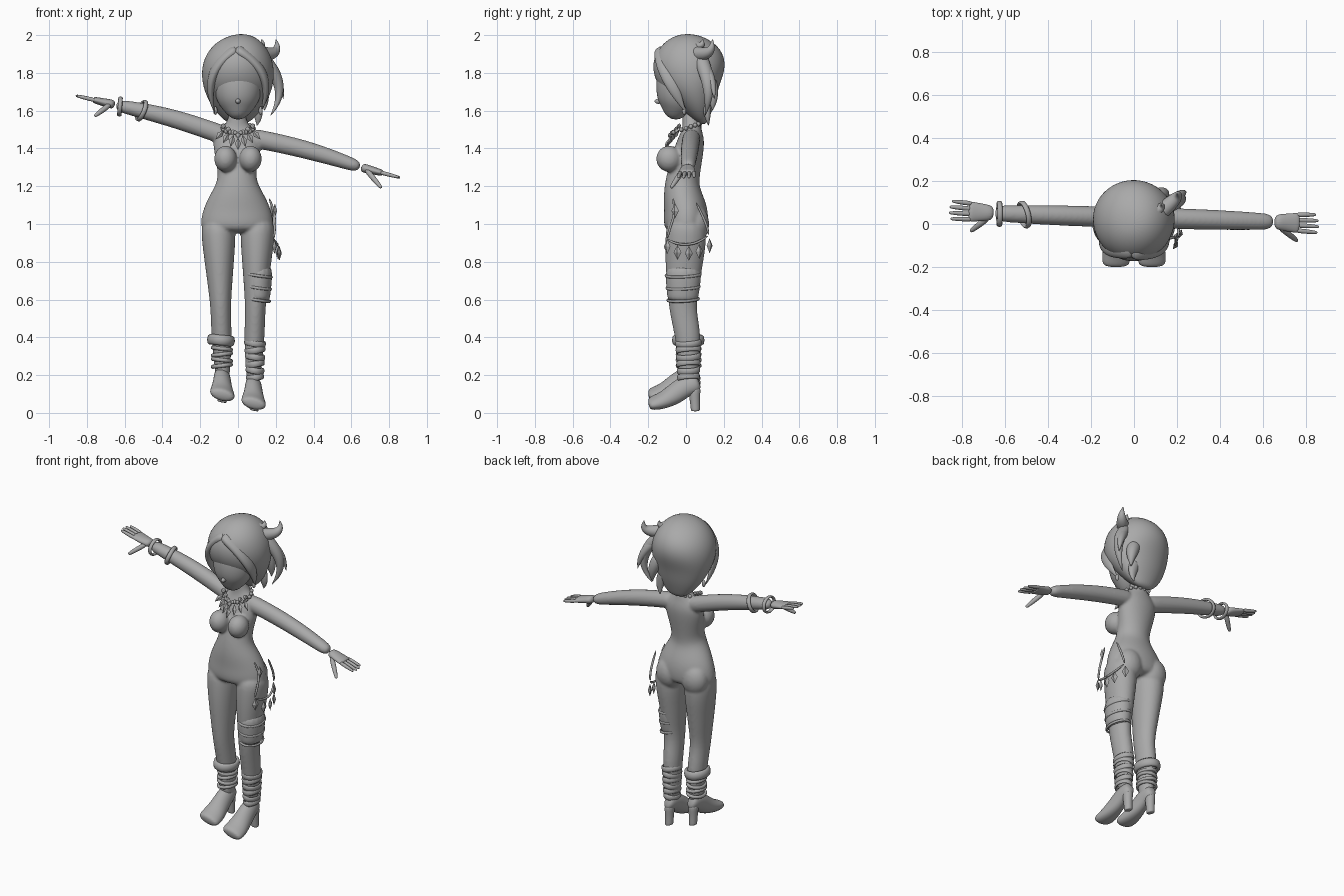
import bpy, bmesh, math
from mathutils import Vector, Matrix

cube = bpy.data.objects.get("Cube")
if cube:
    bpy.data.objects.remove(cube)

grey = bpy.data.materials.new("plain_grey")
grey.use_nodes = True
grey.diffuse_color = (0.4, 0.4, 0.4, 1)
grey.node_tree.nodes["Principled BSDF"].inputs["Base Color"].default_value = grey.diffuse_color

X, Y, Z = Matrix.Identity(3)
SIDES = {"right": -1, "left": 1}


def sweep(bm, rings, ref=Y, sides=16, slope=0):
    """Closed tube through rings of (centre, radius across, radius along ref)."""
    centres = [Vector(ring[0]) for ring in rings]
    last = len(rings) - 1
    loops = []
    for i, (centre, (_, wide, deep)) in enumerate(zip(centres, rings)):
        along = (centres[min(i + 1, last)] - centres[max(i - 1, 0)]).normalized()
        across = along.cross(ref).normalized()
        up = across.cross(along)
        loop = []
        for k in range(sides):
            angle = math.tau * k / sides
            offset = across * wide * math.cos(angle) + up * deep * math.sin(angle)
            offset.z += slope * offset.x
            loop.append(bm.verts.new(centre + offset * 1.025))
        loops.append(loop)
    for lower, upper in zip(loops, loops[1:]):
        for k in range(sides):
            n = (k + 1) % sides
            bm.faces.new((lower[k], lower[n], upper[n], upper[k]))
    bm.faces.new(loops[0])
    bm.faces.new(reversed(loops[-1]))


def stack(rows, x=0, lift=0):
    """Rings from rows of (y, z, radius across, radius deep) at a given x."""
    return [((x, y, z + lift), wide, deep) for y, z, wide, deep in rows]


def ball(bm, loc, size, turn=Matrix(), segments=16, rings=10):
    place = Matrix.Translation(loc) @ turn @ Matrix.Diagonal(size).to_4x4()
    bmesh.ops.create_uvsphere(bm, u_segments=segments, v_segments=rings, radius=1, matrix=place)


def finish(name, bm, levels=2, voxel=0, smooth=True):
    bmesh.ops.recalc_face_normals(bm, faces=bm.faces)
    for face in bm.faces:
        face.smooth = smooth
    mesh = bpy.data.meshes.new(name)
    bm.to_mesh(mesh)
    bm.free()
    mesh.materials.append(grey)
    obj = bpy.data.objects.new(name, mesh)
    bpy.context.collection.objects.link(obj)
    if levels:
        rounding = obj.modifiers.new("round", "SUBSURF")
        rounding.levels = rounding.render_levels = levels
    if voxel:
        fuse = obj.modifiers.new("fuse", "REMESH")
        fuse.mode, fuse.voxel_size, fuse.use_smooth_shade = "VOXEL", voxel, True
        soften = obj.modifiers.new("soften", "SMOOTH")
        soften.factor, soften.iterations = 0.5, 6


def tube(name, rings, ref=Y, sides=16, slope=0):
    bm = bmesh.new()
    sweep(bm, rings, ref, sides, slope)
    finish(name, bm)


def lock(name, root, bend, tip, width, thick):
    """Tapering lock of hair along a curved path."""
    root, bend, tip = Vector(root), Vector(bend), Vector(tip)
    rings = []
    for i in range(8):
        t = i / 7
        taper = 1.03 - t ** 2
        rings.append((root.lerp(bend, t).lerp(bend.lerp(tip, t), t), thick * taper, width * taper))
    tube(name, rings, sides=10)


def band(name, loc, wide, deep, thick, height, tilt=(0, 0, 0)):
    """Elliptical ring around a limb."""
    bpy.ops.mesh.primitive_torus_add(location=loc, rotation=tilt, major_radius=1, minor_radius=0.5,
                                     major_segments=32, minor_segments=8)
    obj = bpy.context.object
    obj.name = name
    for v in obj.data.vertices:
        angle = math.atan2(v.co.y, v.co.x)
        out = (v.co.xy.length - 1) * 2 * thick
        v.co = ((wide + out) * math.cos(angle), (deep + out) * math.sin(angle), v.co.z * 2 * height)
    obj.data.materials.append(grey)
    bpy.ops.object.shade_smooth()


# Torso, legs, arms and neck fused together
TORSO = [(.02, 1.62, .04, .045), (.03, 1.53, .05, .045), (.03, 1.49, .1, .055), (.03, 1.45, .13, .07),
         (.01, 1.37, .12, .08), (-.01, 1.28, .1, .085), (-.02, 1.22, .105, .09), (-.02, 1.16, .14, .1),
         (0, 1.08, .18, .115), (0, 1, .195, .12), (0, .95, .18, .1)]
LEG = [(0, 1.04, .09, .1), (0, .92, .09, .11), (-.01, .8, .077, .1), (-.015, .68, .065, .086),
       (-.02, .55, .052, .07), (.01, .42, .055, .07), (.015, .3, .046, .057), (.01, .15, .037, .05)]
WRIST = {"right": Vector((-.65, .05, 1.63)), "left": Vector((.65, .01, 1.3))}
body = bmesh.new()
sweep(body, stack(TORSO, -.005))
for side, s in SIDES.items():
    sweep(body, [((s * (.075 + .03 * z), y, z), wide, deep) for y, z, wide, deep in LEG])
    ball(body, (s * .066, -.09, 1.345), (.062, .07, .07))
    ball(body, (s * .09 - .01, .05, 1), (.088, .075, .1))
    shoulder = Vector((s * .05, .03, 1.46))
    arm = []
    for i in range(9):
        t = i / 8
        arch = Z * .015 * math.sin(math.pi * t)
        arm.append((shoulder.lerp(WRIST[side], t) + arch, .05 - .02 * t ** 3, .048 - .012 * t ** 3))
    sweep(body, arm)
finish("body", body, voxel=.008)


# Hands with four fingers and a thumb
def hand(name, wrist, reach, thumb):
    tip = wrist + Vector(reach)
    knuckle = wrist.lerp(tip, .57)
    bm = bmesh.new()
    sweep(bm, [(wrist.lerp(knuckle, t), .026 - .01 * t, .034 + .014 * t) for t in (0, .4, .8, 1)])

    def finger(start, end, radius):
        sweep(bm, [(start.lerp(end, t), radius * (1 - t ** 4 / 2), radius * (1 - t ** 4 / 2))
                   for t in (0, .5, .85, 1)], sides=8)

    for i, length in enumerate((.92, 1, .97, .84)):
        spread = Y * (.024 * i - .035)
        finger(knuckle.lerp(wrist, .2) + spread, knuckle.lerp(tip, length) + spread * 1.15, .012)
    finger(wrist.lerp(knuckle, .2) - Y * .02, wrist + Vector(thumb), .016)
    finish(name, bm)


hand("right_hand", WRIST["right"], (-.21, .015, .05), (-.11, -.085, -.06))
hand("left_hand", WRIST["left"], (.21, -.01, -.055), (.11, -.09, -.11))

# Face and nose
FACE = [(-.02, 1.86, .1, .1), (-.035, 1.78, .128, .12), (-.045, 1.7, .125, .115),
        (-.05, 1.64, .107, .1), (-.06, 1.6, .075, .073), (-.075, 1.555, .03, .03)]
face = bmesh.new()
sweep(face, stack(FACE))
ball(face, (0, -.145, 1.65), (.014, .022, .014))
finish("face", face)

# Hair cap, tapering to the nape and leaning to one side at the crown
HAIR = [(0, 2, .03, .03), (0, 1.98, .1, .1), (.005, 1.92, .16, .17), (.014, 1.84, .188, .193),
        (.03, 1.76, .188, .175), (.05, 1.69, .17, .125), (.07, 1.62, .135, .085),
        (.085, 1.56, .085, .045), (.1, 1.53, .04, .015)]
tube("hair_cap", [((-.7 * max(0, z - 1.8) ** 2, y, z), wide, deep) for y, z, wide, deep in HAIR], sides=24)

# Fringe and loose flicks
lock("right_fringe", (0, -.1, 1.93), (-.21, -.12, 1.8), (-.12, -.02, 1.58), .06, .034)
lock("left_fringe", (-.02, -.11, 1.93), (.22, -.12, 1.8), (.12, 0, 1.59), .06, .034)
lock("upper_flick", (.08, .02, 1.91), (.24, .15, 1.87), (.2, .14, 1.98), .04, .04)
lock("small_flick", (.06, .03, 1.95), (.15, .09, 1.92), (.125, .09, 1.98), .03, .03)
lock("side_lock", (.12, .07, 1.89), (.29, .15, 1.73), (.17, .1, 1.57), .04, .035)
lock("outer_lock", (.14, .08, 1.86), (.23, .15, 1.77), (.24, .15, 1.66), .03, .03)
lock("nape_lock", (.08, .11, 1.66), (.12, .11, 1.58), (.1, .12, 1.52), .025, .035)
lock("back_lock", (.1, .12, 1.76), (.15, .15, 1.68), (.14, .14, 1.6), .04, .04)

# Heeled shoes leaning outward, and earrings
SHOE = [(.07, .165, .022, .03), (.05, .155, .037, .05), (0, .145, .044, .055), (-.06, .1, .05, .056),
        (-.12, .066, .062, .044), (-.17, .053, .066, .037), (-.2, .047, .056, .027)]
HEEL = [(.045, .15, .034, .036), (.045, .09, .026, .028), (.05, .02, .024, .024), (.05, .01, .024, .024)]
for side, s in SIDES.items():
    lift = .045 if s < 0 else 0
    tube(side + "_shoe", stack(SHOE, s * .083, lift), Z, slope=-.2)
    tube(side + "_heel", stack(HEEL, s * .085, lift), slope=-.2)
    earring = bmesh.new()
    ball(earring, (s * .12, -.01, 1.6), (.011, .011, .022))
    finish(side + "_earring", earring, levels=0)

# Ankle cuff, ankle rings and ankle wraps
band("right_cuff", (-.09, .012, .385), .06, .072, .014, .028, (0, .1, 0))
for i in range(4):
    lean = .12 * (-1) ** i
    band(f"right_ankle_ring_{i}", (-.085, .014, .34 - .03 * i), .05, .06, .009, .011, (0, lean, 0))
for i in range(6):
    lean = .18 * (-1) ** i
    shrink = .002 * i
    band(f"left_ankle_wrap_{i}", (.09, .013, .37 - .036 * i), .052 - shrink, .064 - shrink, .006, .017,
         (.08, lean, 0))

# Torn layer and bands on the left thigh
THIGH = [(-.012, .8, .08, .1), (-.015, .68, .07, .09), (-.017, .62, .064, .083), (-.018, .585, .056, .075)]
tube("left_thigh_wrap", stack(THIGH, .107))
for i in range(3):
    radius = .072 - .005 * i
    band(f"left_thigh_band_{i}", (.107, -.015, .73 - .065 * i), radius, radius + .02, .006, .008, (.05, .15, 0))

# Bracelets on the right forearm
band("wrist_bracelet", (-.625, .047, 1.622), .046, .054, .007, .012, (0, -1.5, 0))
band("forearm_bracelet", (-.51, .044, 1.6), .052, .058, .008, .013, (0, -1.2, .25))

# Necklace of beads with drop gems
beads = bmesh.new()
for i in range(18):
    angle = math.tau * i / 18
    c, s = math.cos(angle), math.sin(angle)
    ball(beads, (.082 * c, .075 * s, 1.507 + .025 * s), (.012, .012, .012), segments=8, rings=6)
finish("necklace_beads", beads, levels=0)
gems = bmesh.new()
for i in range(-3, 4):
    rise = abs(i) * .016
    turn = Matrix.Rotation(-i / 4, 4, "Y") @ Matrix.Rotation(-.4, 4, "X")
    ball(gems, (i * .032, rise - .1, 1.425 + rise), (.016, .01, .037), turn, segments=4, rings=2)
    ball(gems, (i * .026, rise - .085, 1.47 + rise), (.014, .01, .014), turn, segments=8, rings=6)
finish("necklace_gems", gems, levels=0, smooth=False)


# Hip chains with hanging gems
def on_hip(y, z):
    bulge = math.sqrt(max(0, 1 - (y / .14) ** 2))
    return Vector((.125 + .09 * bulge - max(0, z - 1.02) * .33, y, z))


CHAINS = {"front": [(-.07, 1.14), (-.055, 1.06), (-.085, .98), (-.1, .92)],
          "low": [(-.1, .92), (-.05, .89), (.05, .89), (.12, .94)],
          "back": [(.12, .94), (.11, 1), (.05, 1.12)]}
for name, path in CHAINS.items():
    tube(name + "_hip_chain", [(on_hip(*point), .007, .007) for point in path], X, sides=8)
hip_gems = bmesh.new()
for y, z in ((-.1, .88), (-.045, .85), (.015, .845), (.07, .855), (.125, .885), (-.058, 1.07)):
    turn = Matrix.Rotation(y * 6, 4, "Z")
    ball(hip_gems, on_hip(y, z) + X * .005, (.012, .021, .04), turn, segments=4, rings=2)
finish("hip_gems", hip_gems, levels=0, smooth=False)
